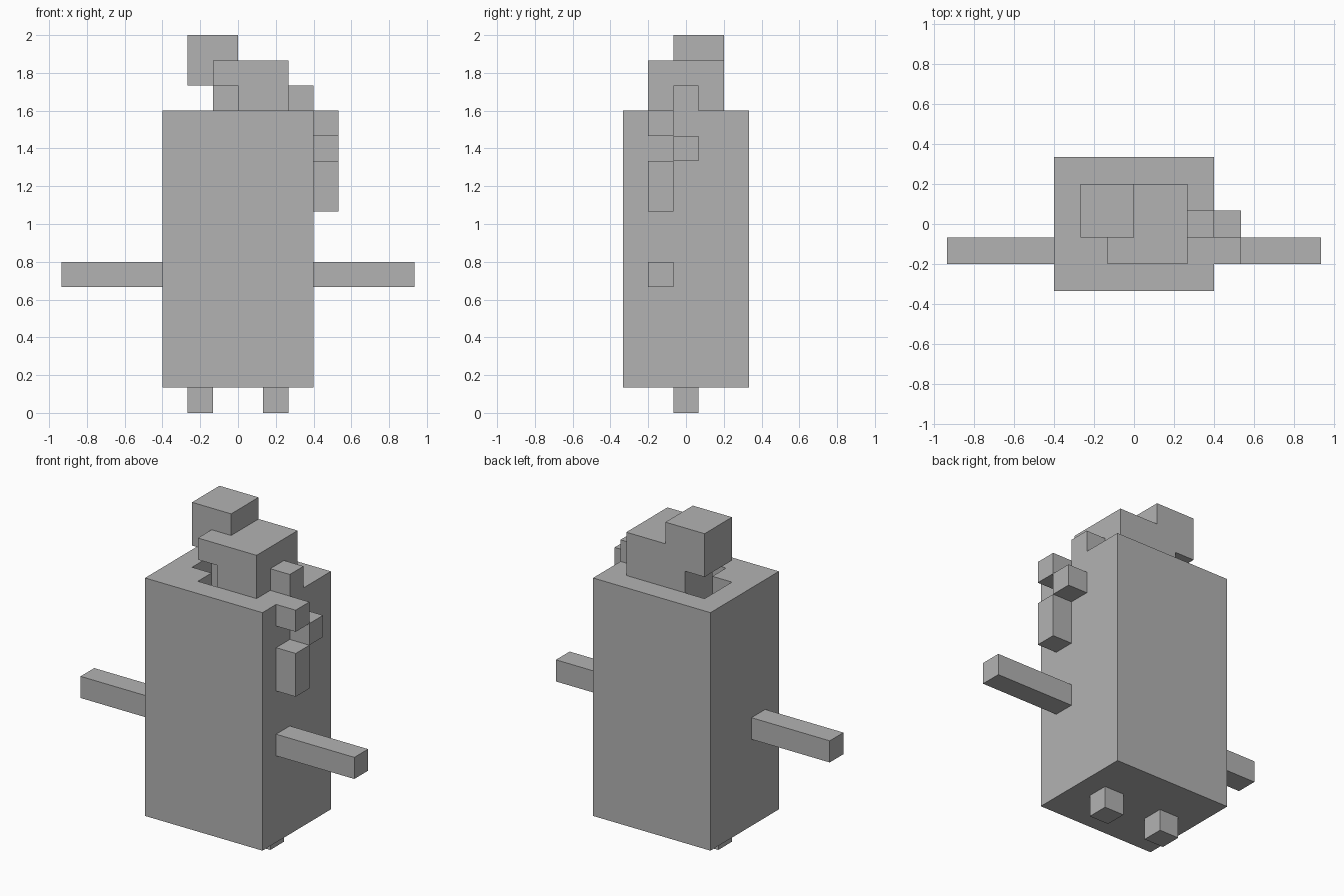
import bpy
import bmesh
from mathutils import Vector

if "Cube" in bpy.data.objects:
    bpy.data.objects.remove(bpy.data.objects["Cube"], do_unlink=True)

U = 2 / 15  # one block

grey = bpy.data.materials.new("plain_grey")
grey.use_nodes = True
COLOUR = (0.45, 0.45, 0.45, 1)
grey.diffuse_color = COLOUR
grey.node_tree.nodes["Principled BSDF"].inputs["Base Color"].default_value = COLOUR


def finish(name, bm):
    bmesh.ops.recalc_face_normals(bm, faces=bm.faces[:])
    mesh = bpy.data.meshes.new(name)
    bm.to_mesh(mesh)
    bm.free()
    mesh.materials.append(grey)
    obj = bpy.data.objects.new(name, mesh)
    bpy.context.collection.objects.link(obj)
    return obj


def prism(outline, z0, z1):
    """Extrude a footprint, given in blocks, from z0 to z1."""
    bm = bmesh.new()
    base = bm.faces.new([bm.verts.new((x * U, y * U, z0 * U)) for x, y in outline])
    top = bmesh.ops.extrude_face_region(bm, geom=[base])["geom"]
    verts = [g for g in top if isinstance(g, bmesh.types.BMVert)]
    bmesh.ops.translate(bm, verts=verts, vec=(0, 0, (z1 - z0) * U))
    bmesh.ops.recalc_face_normals(bm, faces=bm.faces[:])
    return bm


def box_mesh(x, y, z):
    return prism([(x[0], y[0]), (x[1], y[0]), (x[1], y[1]), (x[0], y[1])], *z)


def box(name, x, y, z):
    return finish(name, box_mesh(x, y, z))


# Body, with two pockets sunk into its top beside the flame
body = box_mesh((-3, 3), (-2.5, 2.5), (1, 12))


def top_faces():
    return [f for f in body.faces
            if f.normal.z > 0.9 and f.calc_center_median().z > 11.9 * U]


cuts = [((x, 0, 0), (1, 0, 0)) for x in (-2, -1, 0)]
cuts += [((0, y, 0), (0, 1, 0)) for y in (-1.5, -0.5, 1.5)]
for point, normal in cuts:
    body.normal_update()
    faces = top_faces()
    geom = set(faces)
    for f in faces:
        geom.update(f.edges)
        geom.update(f.verts)
    bmesh.ops.bisect_plane(body, geom=list(geom), dist=1e-5,
                           plane_co=Vector(point) * U, plane_no=normal)
body.normal_update()
pockets = []
for f in top_faces():
    c = f.calc_center_median() / U
    if (-2 < c.x < -1 and -0.5 < c.y < 1.5) or (-1 < c.x < 0 and -1.5 < c.y < -0.5):
        pockets.append(f)
floors = bmesh.ops.extrude_discrete_faces(body, faces=pockets)["faces"]
bmesh.ops.translate(body, verts=list({v for f in floors for v in f.verts}),
                    vec=(0, 0, -2 * U))
finish("body", body)

# Flame: notched base, overhanging middle and offset tip
finish("flame_base", prism([(0, -1.5), (2, -1.5), (2, 1.5), (-1, 1.5),
                            (-1, -0.5), (0, -0.5)], 12, 13))
box("flame_middle", (-1, 2), (-1.5, 1.5), (13, 14))
box("flame_tip", (-2, 0), (-0.5, 1.5), (13, 15))

# Drips on the left shoulder and side
box("drip_shoulder", (2, 3), (-0.5, 0.5), (12, 13))
box("drip_upper", (3, 4), (-1.5, -0.5), (11, 12))
box("drip_middle", (3, 4), (-0.5, 0.5), (10, 11))
box("drip_lower", (3, 4), (-1.5, -0.5), (8, 10))

# Arms and feet
for side, s in (("left", 1), ("right", -1)):
    box(side + "_arm", sorted((3 * s, 7 * s)), (-1.5, -0.5), (5, 6))
    box(side + "_foot", sorted((s, 2 * s)), (-0.5, 0.5), (0, 1))
